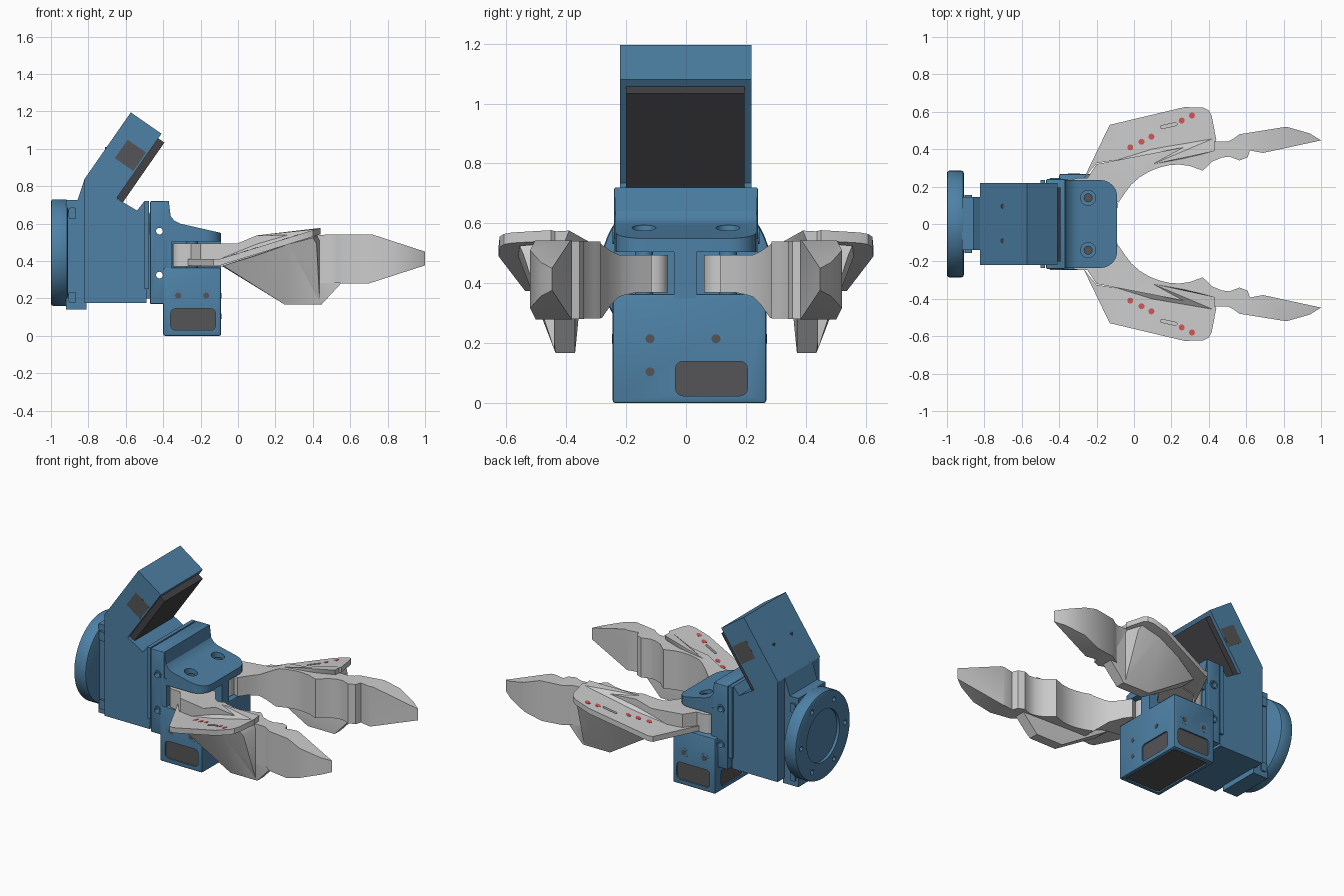
import bpy, bmesh, math
from mathutils import Vector

if "Cube" in bpy.data.objects:
    bpy.data.objects.remove(bpy.data.objects["Cube"])


def material(name, rgb):
    m = bpy.data.materials.new(name)
    m.diffuse_color = (*rgb, 1)
    m.use_nodes = True
    m.node_tree.nodes["Principled BSDF"].inputs["Base Color"].default_value = m.diffuse_color
    return m


BLUE = material("blue_shell", (0.075, 0.22, 0.38))
DARK = material("dark_panel", (0.09, 0.09, 0.095))
BLACK = material("screen_black", (0.055, 0.055, 0.06))
RED = material("red_dot", (0.65, 0.09, 0.09))


def finish(name, bm, mat=None):
    bmesh.ops.recalc_face_normals(bm, faces=bm.faces)
    me = bpy.data.meshes.new(name)
    bm.to_mesh(me)
    bm.free()
    ob = bpy.data.objects.new(name, me)
    bpy.context.collection.objects.link(ob)
    if mat:
        me.materials.append(mat)
    return ob


AXES = {'x': lambda a, b, h: (h, a, b), 'y': lambda a, b, h: (a, h, b), 'z': lambda a, b, h: (a, b, h)}


def prism(name, pts, axis, lo, hi, mat=None):
    bm = bmesh.new()
    f = AXES[axis]
    base = bm.faces.new([bm.verts.new(f(a, b, lo)) for a, b in pts])
    ext = bmesh.ops.extrude_face_region(bm, geom=[base])
    d = Vector(f(0, 0, hi - lo))
    bmesh.ops.translate(bm, vec=d, verts=[v for v in ext["geom"] if isinstance(v, bmesh.types.BMVert)])
    return finish(name, bm, mat)


def hull(name, pts, mat=None):
    bm = bmesh.new()
    for co in pts:
        bm.verts.new(co)
    bmesh.ops.convex_hull(bm, input=bm.verts[:])
    return finish(name, bm, mat)


def circle(a, b, r, n=24):
    return [(a + r * math.cos(2 * math.pi * i / n), b + r * math.sin(2 * math.pi * i / n)) for i in range(n)]


def rrect(a0, a1, b0, b1, r, n=4):
    out = []
    for k, (a, b) in enumerate([(a1 - r, b1 - r), (a0 + r, b1 - r), (a0 + r, b0 + r), (a1 - r, b0 + r)]):
        for i in range(n + 1):
            t = (k + i / n) * math.pi / 2
            out.append((a + r * math.cos(t), b + r * math.sin(t)))
    return out


def box(name, x0, x1, y0, y1, z0, z1, mat=BLUE, bevel=0):
    ob = prism(name, [(x0, y0), (x1, y0), (x1, y1), (x0, y1)], 'z', z0, z1, mat)
    if bevel:
        round_edges(ob, bevel)
    return ob


def apply(ob, m):
    bpy.context.view_layer.objects.active = ob
    bpy.ops.object.modifier_apply(modifier=m.name)


def round_edges(ob, width):
    m = ob.modifiers.new("edge", 'BEVEL')
    m.width, m.segments = width, 2
    apply(ob, m)


def boolean(ob, tools, op='DIFFERENCE'):
    mats = list(ob.data.materials)
    for t in tools:
        m = ob.modifiers.new("bool", 'BOOLEAN')
        m.operation, m.object, m.solver = op, t, 'EXACT'
        apply(ob, m)
        bpy.data.objects.remove(t)
    ob.data.materials.clear()
    for p in ob.data.polygons:
        p.material_index = 0
    for mt in mats[:1]:
        ob.data.materials.append(mt)
    return ob


# Wrist flange: recessed disc with a ring of bolt holes
flange = prism("wrist_flange", circle(0, 0.445, 0.285, 64), 'x', -1, -0.91, BLUE)
round_edges(flange, 0.012)
holes = [prism("cutter", circle(0, 0.445, 0.17, 48), 'x', -1.1, -0.982)]
holes += [prism("cutter", circle(a, b, 0.016, 12), 'x', -1.1, -0.95) for a, b in circle(0, 0.445, 0.228, 6)]
boolean(flange, holes)

# Wrist neck with side clips
box("wrist_neck", -0.92, -0.81, -0.14, 0.145, 0.14, 0.725)
for s in (-1, 1):
    for z in (0.205, 0.655):
        prism("neck_clip", rrect(-0.905, -0.865, z - 0.03, z + 0.03, 0.01), 'y', s * 0.13, s * 0.155, BLUE)

# Motor body with the sloped head support on top
prism("motor_body", [(-0.82, 0.175), (-0.49, 0.175), (-0.47, 0.65), (-0.5, 0.72), (-0.54, 0.67),
                     (-0.64, 0.73), (-0.82, 0.84)], 'y', -0.22, 0.218, BLUE)
prism("head_support", [(-0.86, 0.72), (-0.8, 0.72), (-0.8, 0.82), (-0.82, 0.84)], 'y', -0.14, 0.145, BLUE)
for y in (-0.09, 0.095):
    prism("head_bolt", circle(-0.70, y, 0.012, 12), 'z', 0.9, 1.01, DARK)

# Tilted camera head, in a frame of u (along) and n (outward)
U, N = Vector((0.57, 0.82)), Vector((0.82, -0.57))
P = Vector((-0.66, 0.72))


def tilted(name, u0, u1, n0, n1, y0, y1, mat):
    return prism(name, [tuple(P + U * u + N * n) for u, n in ((u0, n0), (u1, n0), (u1, n1), (u0, n1))],
                 'y', y0, y1, mat)


tilted("camera_head", 0, 0.44, -0.2, 0, -0.22, 0.218, BLUE)
tilted("camera_screen", 0.02, 0.41, -0.01, 0.04, -0.2, 0.195, BLACK)
for y in (-0.2205, 0.2185):
    tilted("head_side_window", 0.19, 0.31, -0.13, -0.01, y * 0.9, y, DARK)

# Coupling plates between the motor and the gripper
box("rear_plate", -0.5, -0.475, -0.235, 0.235, 0.25, 0.72)
front_plate = box("front_plate", -0.47, -0.37, -0.24, 0.24, 0.17, 0.72, BLUE, 0.006)
box("coupling_core", -0.5, -0.45, -0.2, 0.2, 0.2, 0.62)
boolean(front_plate, [prism("cutter", circle(-0.42, z, 0.018, 16), 'y', -1, 1) for z in (0.325, 0.56)])
for s in (-1, 1):
    for z in (0.325, 0.56):
        ring = prism("plate_hole_ring", circle(-0.42, z, 0.028), 'y', s * 0.235, s * 0.246, BLUE)
        boolean(ring, [prism("cutter", circle(-0.42, z, 0.018, 16), 'y', -1, 1)])

# Upper jaw bracket: rounded plan crossed with a swept side profile
upper = prism("upper_bracket", [(-0.4, 0.505), (-0.09, 0.505), (-0.09, 0.55), (-0.31, 0.6), (-0.34, 0.615),
                                (-0.36, 0.64), (-0.37, 0.72), (-0.4, 0.72)], 'y', -0.25, 0.25, BLUE)
boolean(upper, [prism("cutter", rrect(-0.6, -0.09, -0.235, 0.235, 0.09, 8), 'z', 0.4, 0.8)], 'INTERSECT')
boolean(upper, [prism("cutter", circle(-0.245, s * 0.14, 0.04), 'z', 0.55, 0.9) for s in (-1, 1)])
for s in (-1, 1):
    prism("pivot_screw", circle(-0.245, s * 0.14, 0.024), 'z', 0.52, 0.565, DARK)
    prism("pivot_pin", circle(-0.245, s * 0.14, 0.03), 'z', 0.35, 0.52, BLUE)
box("bracket_column", -0.37, -0.09, -0.04, 0.035, 0.35, 0.52)
box("bracket_back_wall", -0.4, -0.355, -0.24, 0.24, 0.3, 0.55)

# Lower housing with recessed dark windows on every side and underneath
housing = box("lower_housing", -0.4, -0.09, -0.245, 0.268, 0, 0.365, BLUE, 0.01)
X_WIN = rrect(-0.36, -0.12, 0.03, 0.145, 0.025)
Y_WIN = rrect(-0.035, 0.205, 0.025, 0.14, 0.025)
BOT = rrect(-0.375, -0.115, -0.22, 0.24, 0.02)
windows = [(X_WIN, 'y', -0.245, 1), (X_WIN, 'y', 0.268, -1), (Y_WIN, 'x', -0.09, -1),
           (Y_WIN, 'x', -0.4, 1), (BOT, 'z', 0.0, 1)]
boolean(housing, [prism("cutter", p, ax, h - d * 0.05, h + d * 0.014) for p, ax, h, d in windows])
for p, ax, h, d in windows:
    prism("housing_window", p, ax, h + d * 0.009, h + d * 0.02, DARK)
for s, y in ((-1, -0.245), (1, 0.268)):
    for x in (-0.32, -0.17):
        prism("side_bolt_collar", circle(x, 0.215, 0.032), 'y', y - s * 0.01, y + s * 0.0008, BLUE)
        prism("side_bolt", circle(x, 0.215, 0.016, 16), 'y', y - s * 0.01, y + s * 0.0016, DARK)
for y, z in ((-0.12, 0.215), (0.1, 0.215), (-0.12, 0.105)):
    prism("front_bolt", circle(y, z, 0.015, 16), 'x', -0.1, -0.088, DARK)

# Finger blade: plan outline crossed with the side outline
plan = [(-0.26, 0.23), (-0.2, 0.32), (0.42, 0.44), (0.5, 0.44), (0.53, 0.455), (0.565, 0.48), (0.815, 0.52),
        (0.94, 0.484), (1.0, 0.447), (0.69, 0.38), (0.62, 0.393), (0.607, 0.356), (0.565, 0.34), (0.51, 0.36),
        (0.47, 0.355), (0.42, 0.335), (0.39, 0.305), (0.366, 0.286), (0.3, 0.31), (0.243, 0.318), (0.19, 0.315),
        (0.136, 0.302), (0.08, 0.28), (0.03, 0.25), (-0.015, 0.21), (-0.05, 0.163), (-0.083, 0.115), (-0.12, 0.13),
        (-0.16, 0.17)]
side = [(-0.35, 0.37), (-0.05, 0.37), (0, 0.355), (0.08, 0.285), (0.7, 0.28), (1.01, 0.38), (1.01, 0.447),
        (0.715, 0.543), (0.1, 0.537), (0, 0.495), (-0.35, 0.495)]
blade = prism("finger_blade", plan, 'z', 0.1, 0.7)
boolean(blade, [prism("cutter", side, 'y', -0.1, 0.8)], 'INTERSECT')

# Finger root around the pivot, fin hanging below the shield, and rib along the shield's inner edge
root = prism("finger_root", rrect(-0.35, -0.12, 0.06, 0.245, 0.05), 'z', 0.37, 0.495)
fin = hull("finger_fin", [(-0.08, 0.35, 0.37), (-0.08, 0.46, 0.375), (0.1, 0.53, 0.43), (0.27, 0.56, 0.49),
                          (0.4, 0.555, 0.525), (0.43, 0.4, 0.54), (0.555, 0.45, 0.285), (0.555, 0.37, 0.285),
                          (0.25, 0.37, 0.167), (0.25, 0.435, 0.167), (0.446, 0.37, 0.167), (0.446, 0.435, 0.167)])
fin_plan = [(-0.2, 0.3), (-0.2, 0.6), (0.3, 0.7), (0.41, 0.6), (0.437, 0.44), (0.6, 0.44), (0.6, 0.3)]
boolean(fin, [prism("cutter", fin_plan, 'z', 0, 0.8)], 'INTERSECT')
rib = hull("shield_rib", [(-0.1, 0.26, 0.45), (-0.1, 0.345, 0.405), (-0.1, 0.26, 0.4), (0.1, 0.32, 0.537),
                          (0.1, 0.41, 0.465), (0.1, 0.32, 0.45), (0.43, 0.39, 0.576), (0.43, 0.46, 0.572),
                          (0.43, 0.42, 0.5)])


# Finger shield: flat near the pivot, then rising along the finger
def rise(x):
    return 0.31 * max(0, x + 0.1)


shield = prism("finger_shield", [(-0.27, 0.24), (-0.13, 0.53), (0.27, 0.625), (0.37, 0.622), (0.4, 0.607),
                                 (0.415, 0.58), (0.44, 0.45), (0.42, 0.425), (-0.2, 0.325)], 'z', 0.375, 0.41)
c, s = math.cos(0.22), math.sin(0.22)
slot = [(0.185 + a * c - b * s, 0.526 + a * s + b * c) for a, b in rrect(-0.045, 0.045, -0.008, 0.008, 0.007)]
boolean(shield, [prism("cutter", slot, 'z', 0.39, 0.6)])
bm = bmesh.new()
bm.from_mesh(shield.data)
bmesh.ops.bisect_plane(bm, geom=bm.verts[:] + bm.edges[:] + bm.faces[:], plane_co=(-0.1, 0, 0), plane_no=(1, 0, 0))
for v in bm.verts:
    v.co.z += rise(v.co.x)
bm.to_mesh(shield.data)
bm.free()

# Red marker dots on the shield
finger = [blade, root, fin, rib, shield]
for x, y in ((-0.02, 0.41), (0.04, 0.44), (0.093, 0.467), (0.255, 0.553), (0.31, 0.58)):
    dot = prism("marker_dot", circle(x, y, 0.016, 16), 'z', 0.4, 0.4115, RED)
    for v in dot.data.vertices:
        v.co.z += rise(v.co.x)
    finger.append(dot)

# Mirror the finger to the other side
for ob in finger:
    twin = ob.copy()
    twin.data = ob.data.copy()
    twin.name = ob.name + "_mirrored"
    for v in twin.data.vertices:
        v.co.y *= -1
    twin.data.flip_normals()
    bpy.context.collection.objects.link(twin)

# Smooth the round parts, keeping edges sharp
bpy.ops.object.select_all(action='SELECT')
bpy.ops.object.shade_smooth_by_angle(angle=math.radians(30))
